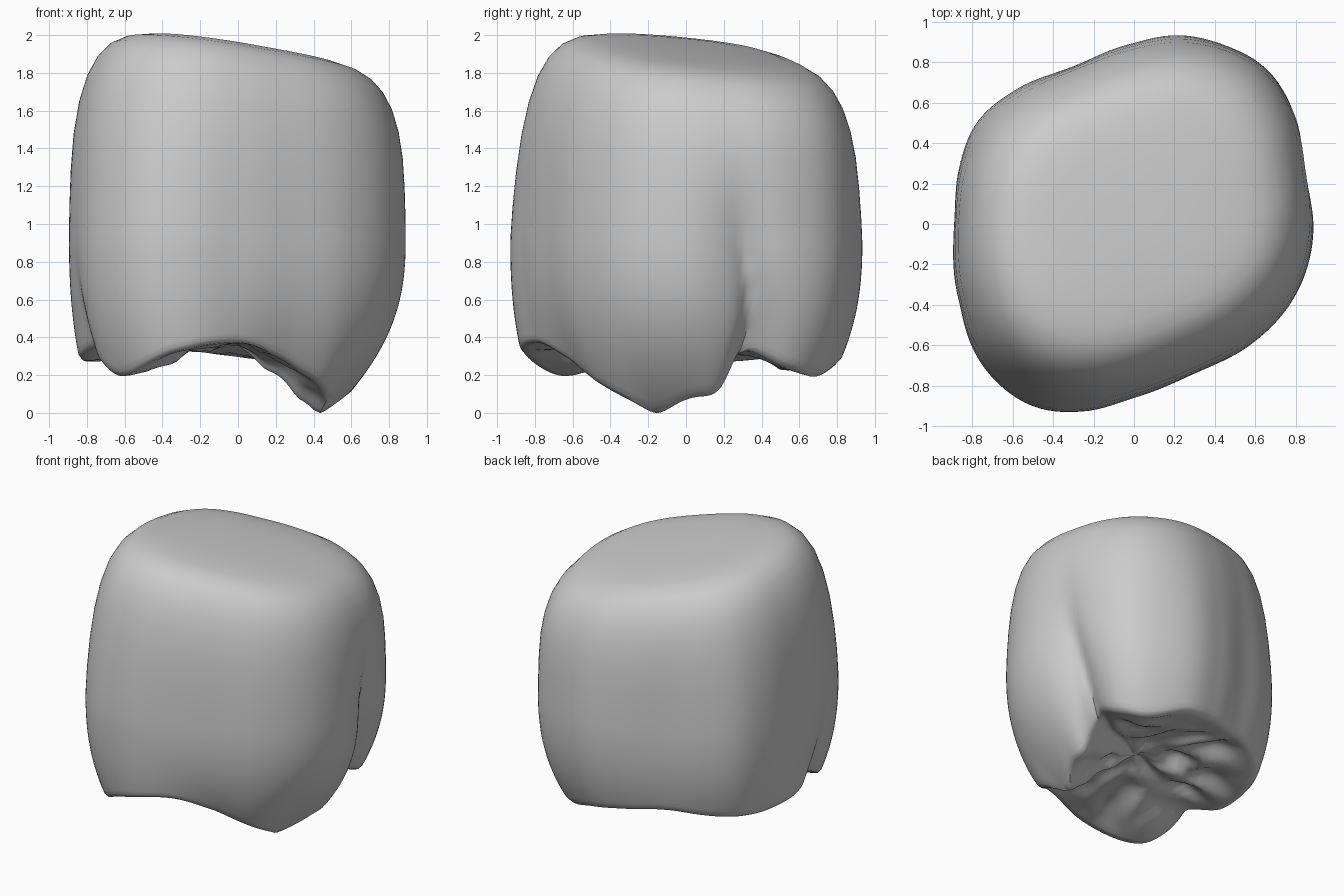
import bpy, bmesh, math
from mathutils import Vector, noise

if "Cube" in bpy.data.objects:
    bpy.data.objects.remove(bpy.data.objects["Cube"])

SEGMENTS = 160
WAIST = 0.9

# Plan outline at the widest height, anticlockwise
outline = [(.89, .03), (.845, .27), (.795, .55), (.655, .77), (.45, .885), (.22, .935),
           (0, .895), (-.3, .78), (-.6, .655), (-.78, .5), (-.865, .28), (-.89, 0),
           (-.865, -.4), (-.75, -.7), (-.53, -.89), (-.3, -.93), (0, -.86), (.3, -.74),
           (.6, -.58), (.79, -.37), (.875, -.15)]
radius_keys = sorted((math.degrees(math.atan2(y, x)) % 360, math.hypot(x, y)) for x, y in outline)

# Lower rim: angle, height, fraction of the outline radius
rim = [(2, .05, .62), (17, .09, .7), (28, .31, .79), (40, .23, .83), (56, .165, .82),
       (76, .25, .87), (115, .31, .9), (140, .28, .89), (165, .25, .91), (186, .27, .94),
       (203, .33, .88), (214, .25, .89), (227, .17, .87), (250, .31, .94), (270, .355, .92),
       (290, .27, .84), (303, .19, .79), (315, .12, .75), (326, .05, .66), (340, -.03, .52)]
height_keys = [(a, z) for a, z, s in rim]
inset_keys = [(a, s) for a, z, s in rim]

# Upper wall and crown: radius fraction, height fraction
upper = [(1, 0), (.998, .15), (.99, .32), (.975, .5), (.945, .66), (.9, .79), (.845, .88),
         (.775, .945), (.7, .98), (.6, 1), (.45, 1.01), (.3, 1.017), (.15, 1.02)]


def around(keys, angle):
    """Smooth periodic interpolation through (angle, value) keys."""
    n = len(keys)
    angle %= 360
    i = max([k for k in range(n) if keys[k][0] <= angle], default=-1)
    span = (keys[(i + 1) % n][0] - keys[i][0]) % 360
    t = ((angle - keys[i][0]) % 360) / span
    p, q, r, s = (keys[(i + k) % n][1] for k in (-1, 0, 1, 2))
    return q + t * (r - p + t * (2 * p - 5 * q + 4 * r - s + t * (3 * (q - r) + s - p))) / 2


def ease(t):
    t = min(max(t, 0), 1)
    return t * t * (3 - 2 * t)


def groove(angle, z):
    """Radial cut of the two side furrows, deeper towards the rim."""
    cut = 0
    for centre, top, depth, width, lean in ((18, 1.4, .13, 6, 9), (204, 1.05, .06, 4, 0)):
        drift = centre + lean * ease(1.3 - z)
        away = abs((angle - drift + 180) % 360 - 180)
        cut += depth * ease((top - z) / .9) * math.exp(-away / width)
    return cut


def wall_point(angle, z, scale):
    a = math.radians(angle)
    r = around(radius_keys, angle)
    # The outline evens out towards the crown
    even = sum(around(radius_keys, angle + d) for d in (-20, -10, 0, 10, 20)) / 5
    r += (even - r) * .7 * ease((z - WAIST) * 1.5)
    r = r * scale - groove(angle, z)
    return Vector((r * math.cos(a), r * math.sin(a), z))


def lower_point(angle, t):
    base = around(height_keys, angle)
    inset = 1 - around(inset_keys, angle)
    return wall_point(angle, WAIST + (base - WAIST) * t, 1 - inset * t ** 2.4)


def upper_point(angle, scale, u):
    # The back left corner stands a little fuller
    corner = max(0, math.cos(math.radians(angle - 48))) ** 6
    p = wall_point(angle, WAIST + u, scale * (1 + .03 * corner * ease(u * 1.5)))
    p.x += .025 * u * u
    p.y = p.y * (1 - .04 * u) + .025 * u * u
    p.z = WAIST + u * (1.905 - .14 * p.x - .1 * p.y - WAIST)
    return p


def underside_point(angle, g):
    """Shallow creased basin between the four cusps."""
    p = lower_point(angle, 1)
    p.x *= g
    p.y *= g
    p.z += (.36 - p.z) * (1 - g)
    crease = abs(noise.noise(Vector((p.x, p.y, .3)) * 4))
    p.z += (.16 * crease - .02) * ease((1 - g) * 3)
    return p


# Tooth-like block: rings from the basin, round the rim, up to the crown
bm = bmesh.new()
angles = [360 * i / SEGMENTS for i in range(SEGMENTS)]
rings = [[underside_point(a, k / 16) for a in angles] for k in range(1, 16)]
rings += [[lower_point(a, 1 - k / 22) for a in angles] for k in range(22)]
rings += [[upper_point(a, s, u) for a in angles] for s, u in upper]
rows = [[bm.verts.new(p) for p in ring] for ring in rings]
for low, high in zip(rows, rows[1:]):
    for i in range(SEGMENTS):
        j = (i + 1) % SEGMENTS
        bm.faces.new((low[i], low[j], high[j], high[i]))
for row in (rows[0], rows[-1]):
    centre = bm.verts.new(sum((v.co for v in row), Vector()) / SEGMENTS)
    for i in range(SEGMENTS):
        bm.faces.new((row[i], row[(i + 1) % SEGMENTS], centre))
bmesh.ops.recalc_face_normals(bm, faces=bm.faces)

# Soften the rim and furrows
for _ in range(2):
    bmesh.ops.smooth_vert(bm, verts=bm.verts, factor=.5, use_axis_x=True, use_axis_y=True, use_axis_z=True)

# Stand on the ground
ground = min(v.co.z for v in bm.verts)
bmesh.ops.translate(bm, verts=bm.verts, vec=(0, 0, -ground))

mesh = bpy.data.meshes.new("molar_crown")
bm.to_mesh(mesh)
bm.free()
crown = bpy.data.objects.new("molar_crown", mesh)
bpy.context.collection.objects.link(crown)

# Plain grey
grey = bpy.data.materials.new("plain_grey")
grey.use_nodes = True
colour = (.6, .6, .6, 1)
grey.diffuse_color = colour
grey.node_tree.nodes["Principled BSDF"].inputs["Base Color"].default_value = colour
mesh.materials.append(grey)

bpy.context.view_layer.objects.active = crown
crown.select_set(True)
bpy.ops.object.shade_smooth_by_angle(angle=math.radians(60))
